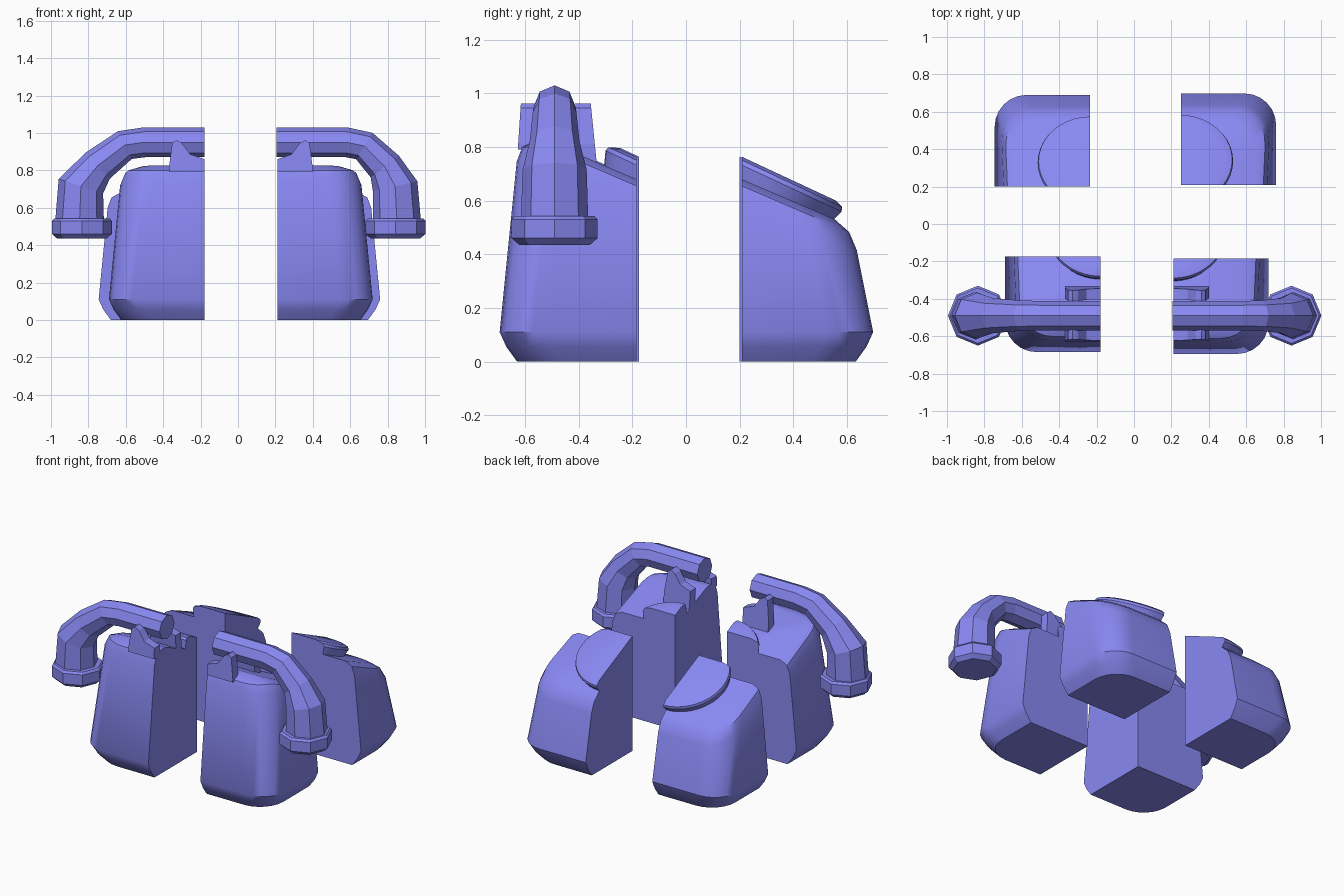
import bpy, bmesh, math
from mathutils import Vector, Matrix

if "Cube" in bpy.data.objects:
    bpy.data.objects.remove(bpy.data.objects["Cube"])

# Offsets that pull the four cut quarters of the telephone apart
QUARTERS = {
    "front_left": (-1, -1, (-0.18, -0.175, 0)),
    "front_right": (1, -1, (0.21, -0.185, 0)),
    "back_left": (-1, 1, (-0.235, 0.2, 0)),
    "back_right": (1, 1, (0.25, 0.208, 0)),
}
BLUE = bpy.data.materials.new("blue_plastic")
BLUE.diffuse_color = (0.25, 0.25, 0.9, 1)
BLUE.use_nodes = True
BLUE.node_tree.nodes["Principled BSDF"].inputs["Base Color"].default_value = BLUE.diffuse_color


def finish(bm, name, smooth=None):
    bmesh.ops.recalc_face_normals(bm, faces=bm.faces)
    mesh = bpy.data.meshes.new(name)
    bm.to_mesh(mesh)
    bm.free()
    mesh.materials.append(BLUE)
    ob = bpy.data.objects.new(name, mesh)
    bpy.context.collection.objects.link(ob)
    if smooth:
        bpy.ops.object.select_all(action='DESELECT')
        ob.select_set(True)
        bpy.context.view_layer.objects.active = ob
        bpy.ops.object.shade_smooth_by_angle(angle=math.radians(smooth))
    return ob


def cut_quarter(bm, sx, sy, offset):
    # keep one quarter, cap the cuts, move it outwards
    for axis in (Vector((sx, 0, 0)), Vector((0, sy, 0))):
        geom = bm.verts[:] + bm.edges[:] + bm.faces[:]
        bmesh.ops.bisect_plane(bm, geom=geom, plane_co=(0, 0, 0),
                               plane_no=axis, clear_inner=True)
        rim = [e for e in bm.edges if e.is_boundary]
        bmesh.ops.holes_fill(bm, edges=rim, sides=0)
    bmesh.ops.translate(bm, verts=bm.verts, vec=offset)


def top_height(y):
    return min(0.825, 0.68 - 0.43 * y)


def wall_ring(height, inset=0.0, n=6):
    # rounded rectangle that tapers with height; height is z or a drop below the sloped top
    pts = []
    for cx, cy, start in ((1, 1, 0), (-1, 1, 90), (-1, -1, 180), (1, -1, 270)):
        for i in range(n + 1):
            a = math.radians(start + 90 * i / n)
            ca, sa = math.cos(a), math.sin(a)
            z = height if height >= 0 else 0.65
            for _ in range(4):
                t = max(z - 0.11, 0)
                hx, yf, yb = 0.51 - 0.098 * t, 0.49 - 0.2 * t, -0.51 + 0.1 * t
                r = 0.17
                x = cx * (hx - r - inset) + r * ca
                y = (yf - r - inset if cy > 0 else yb + r + inset) + r * sa
                if height < 0:
                    z = top_height(y) + height
            pts.append((x, y, z))
    return pts


def body_mesh():
    bm = bmesh.new()
    for h, inset in ((0.0, 0.065), (0.055, 0.025), (0.11, 0), (-0.08, 0),
                     (-0.025, 0.015), (-1e-6, 0.06)):
        for p in wall_ring(h, inset):
            bm.verts.new(p)
    res = bmesh.ops.convex_hull(bm, input=bm.verts)
    junk = {g for g in res["geom_interior"] + res["geom_unused"]
            if isinstance(g, bmesh.types.BMVert)}
    bmesh.ops.delete(bm, geom=list(junk), context='VERTS')
    bmesh.ops.dissolve_limit(bm, angle_limit=0.02, verts=bm.verts, edges=bm.edges)
    return bm


def dial_mesh():
    # tilted disc with a chamfered rim
    bm = bmesh.new()
    tilt = Matrix.Translation((0, 0.12, 0.655)) @ Matrix.Rotation(math.radians(-25), 4, 'X')
    rings = []
    for r, z in ((0.25, -0.06), (0.265, -0.02), (0.28, 0.02), (0.275, 0.036), (0.24, 0.048)):
        rings.append([bm.verts.new(tilt @ Vector((r * math.cos(a), 0.96 * r * math.sin(a), z)))
                      for a in [2 * math.pi * i / 40 for i in range(40)]])
    skin(bm, rings)
    return bm


def skin(bm, rings):
    n = len(rings[0])
    for a, b in zip(rings, rings[1:]):
        for i in range(n):
            bm.faces.new((a[i], a[(i + 1) % n], b[(i + 1) % n], b[i]))
    bm.faces.new(rings[0])
    bm.faces.new(rings[-1])


# Body and dial quarters
for name, (sx, sy, off) in QUARTERS.items():
    for part, maker in (("body", body_mesh), ("dial", dial_mesh)):
        bm = maker()
        cut_quarter(bm, sx, sy, off)
        finish(bm, f"{part}_{name}", 35)

# Handset halves: octagonal tube swept along x-z path (x, z, radius)
PATHS = {
    "left": (-1, [(0.18, 0.95, 0.08), (0.50, 0.95, 0.08), (0.605, 0.935, 0.083),
                  (0.75, 0.825, 0.095), (0.84, 0.715, 0.125), (0.847, 0.53, 0.13)], 0.835),
    "right": (1, [(0.205, 0.95, 0.08), (0.58, 0.95, 0.08), (0.675, 0.93, 0.083),
                  (0.785, 0.82, 0.095), (0.84, 0.715, 0.122), (0.85, 0.53, 0.128)], 0.842),
}
HANDSET_Y = -0.49
for side, (sx, path, cap_x) in PATHS.items():
    bm = bmesh.new()
    rings = []
    for k, (x, z, r) in enumerate(path):
        p, q = path[max(k - 1, 0)], path[min(k + 1, len(path) - 1)]
        d = Vector((q[0] - p[0], 0, q[1] - p[1])).normalized()
        if k == len(path) - 1:
            d = Vector((0, 0, -1))
        up = Vector((-d.z, 0, d.x))
        ring = []
        for i in range(8):
            a = math.pi * i / 4
            v = Vector((x, 0, z)) + up * (r * math.cos(a))
            ring.append(bm.verts.new((sx * v.x, HANDSET_Y + r * math.sin(a) * 0.98, v.z)))
        rings.append(ring)
    skin(bm, rings)
    finish(bm, f"handset_tube_{side}")

    # Octagonal ear and mouth caps
    bm = bmesh.new()
    rings = [[bm.verts.new((sx * cap_x + r * math.cos(math.pi * i / 4),
                            HANDSET_Y + r * math.sin(math.pi * i / 4), z)) for i in range(8)]
             for r, z in ((0.132, 0.435), (0.16, 0.46), (0.16, 0.53), (0.148, 0.543))]
    skin(bm, rings)
    finish(bm, f"handset_cap_{side}")

# Cradle prongs: profile in x-z extruded along y, two rows on each front quarter
PRONG = [(0.19, 0.81), (0.172, 0.945), (0.15, 0.962),
         (0.12, 0.945), (0.075, 0.885), (0, 0.86)]
for side, sx, x0 in (("left", -1, 0.18), ("right", 1, 0.21)):
    for row, y, lean, base in (("rear", -0.595, 0.008, 0.79), ("inner", -0.372, -0.012, 0.735)):
        bm = bmesh.new()
        profile = [(0, base), (0.19, base)] + PRONG
        rings = [[bm.verts.new((sx * (x0 + x), y + dy + lean * (z - 0.84) / 0.12, z))
                  for x, z in profile] for dy in (-0.029, 0.029)]
        skin(bm, rings)
        finish(bm, f"cradle_prong_{row}_{side}")
